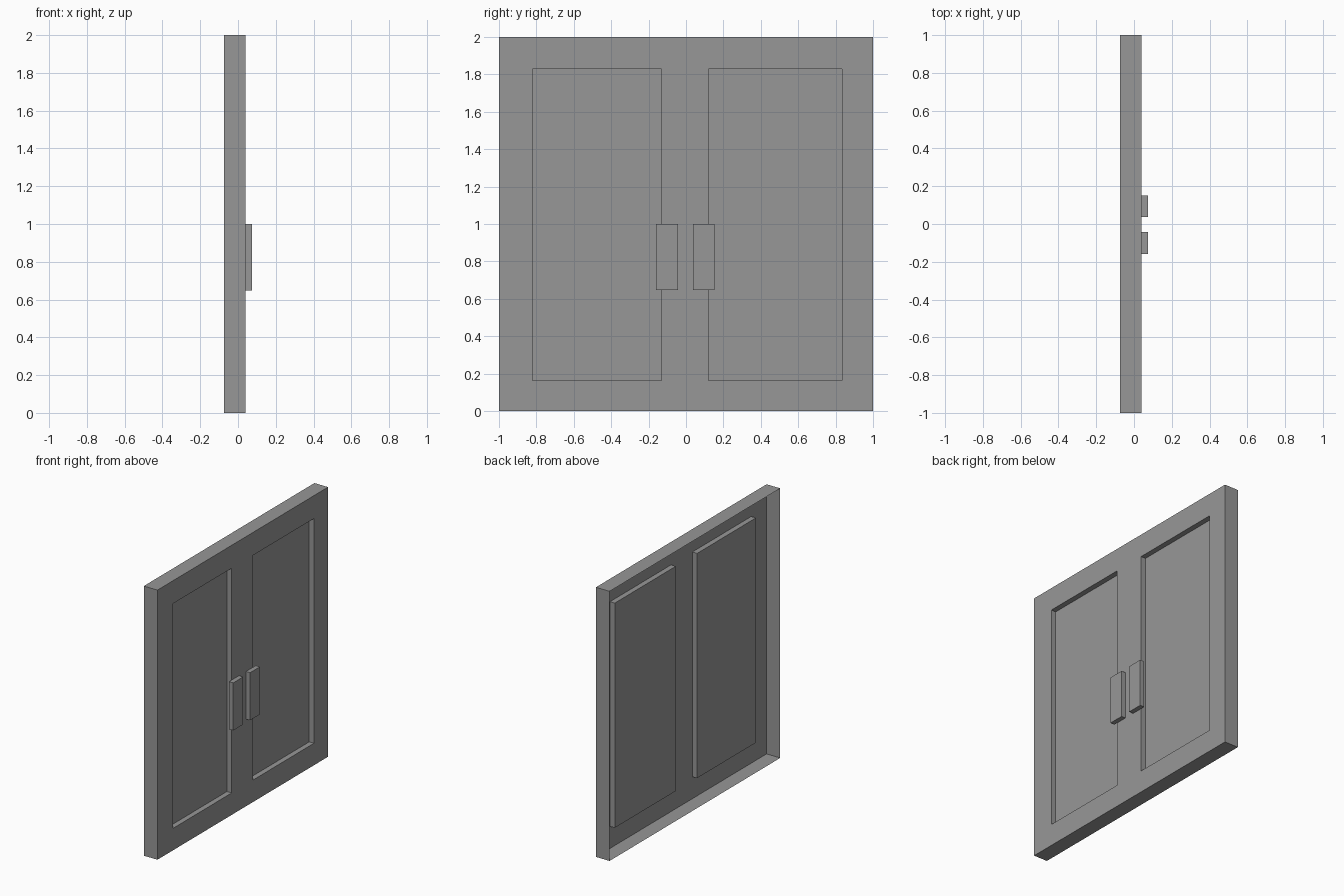
import bpy
import bmesh
from mathutils import Vector

cube = bpy.data.objects.get("Cube")
if cube:
    bpy.data.objects.remove(cube, do_unlink=True)

grey = bpy.data.materials.new("door grey")
grey.use_nodes = True
colour = (0.31, 0.31, 0.31, 1)
grey.diffuse_color = colour
grey.node_tree.nodes["Principled BSDF"].inputs["Base Color"].default_value = colour

BACK, FACE, RECESS, GRIP = -0.073, 0.039, 0.0, 0.073
PANELS = [(-0.82, -0.13), (0.12, 0.835)]
PANEL_Z = (0.163, 1.83)
HANDLES = [(-0.16, -0.043), (0.037, 0.152)]
HANDLE_Z = (0.647, 1.0)


def add_object(name, bm):
    mesh = bpy.data.meshes.new(name)
    bm.to_mesh(mesh)
    bm.free()
    mesh.materials.append(grey)
    obj = bpy.data.objects.new(name, mesh)
    bpy.context.collection.objects.link(obj)


def extrude(bm, result_geom, x):
    for v in result_geom:
        if isinstance(v, bmesh.types.BMVert):
            v.co.x = x


# Double door: a front sheet facing +x, divided along the panel edges
bm = bmesh.new()
ys = [-1, *PANELS[0], *PANELS[1], 1]
zs = [0, *PANEL_Z, 2]
grid = [[bm.verts.new((FACE, y, z)) for z in zs] for y in ys]
panel_faces = []
for i in range(len(ys) - 1):
    for j in range(len(zs) - 1):
        face = bm.faces.new((grid[i][j], grid[i + 1][j],
                             grid[i + 1][j + 1], grid[i][j + 1]))
        if i in (1, 3) and j == 1:
            panel_faces.append(face)

# Outer rim runs back and stays open behind
rim = [e for e in bm.edges if e.is_boundary]
extrude(bm, bmesh.ops.extrude_edge_only(bm, edges=rim)["geom"], BACK)

# Both panels are pushed in
for face in panel_faces:
    result = bmesh.ops.extrude_discrete_faces(bm, faces=[face])
    extrude(bm, result["faces"][0].verts, RECESS)
bmesh.ops.recalc_face_normals(bm, faces=bm.faces)
if sum((f.normal.x for f in bm.faces)) < 0:
    bmesh.ops.reverse_faces(bm, faces=bm.faces)
add_object("door_frame_and_panels", bm)

# Handles
for name, (y0, y1) in zip(("right_door_handle", "left_door_handle"), HANDLES):
    bm = bmesh.new()
    bmesh.ops.create_cube(bm, size=1)
    low = Vector((FACE, y0, HANDLE_Z[0]))
    high = Vector((GRIP, y1, HANDLE_Z[1]))
    bmesh.ops.scale(bm, vec=high - low, verts=bm.verts)
    bmesh.ops.translate(bm, vec=(low + high) / 2, verts=bm.verts)
    add_object(name, bm)
